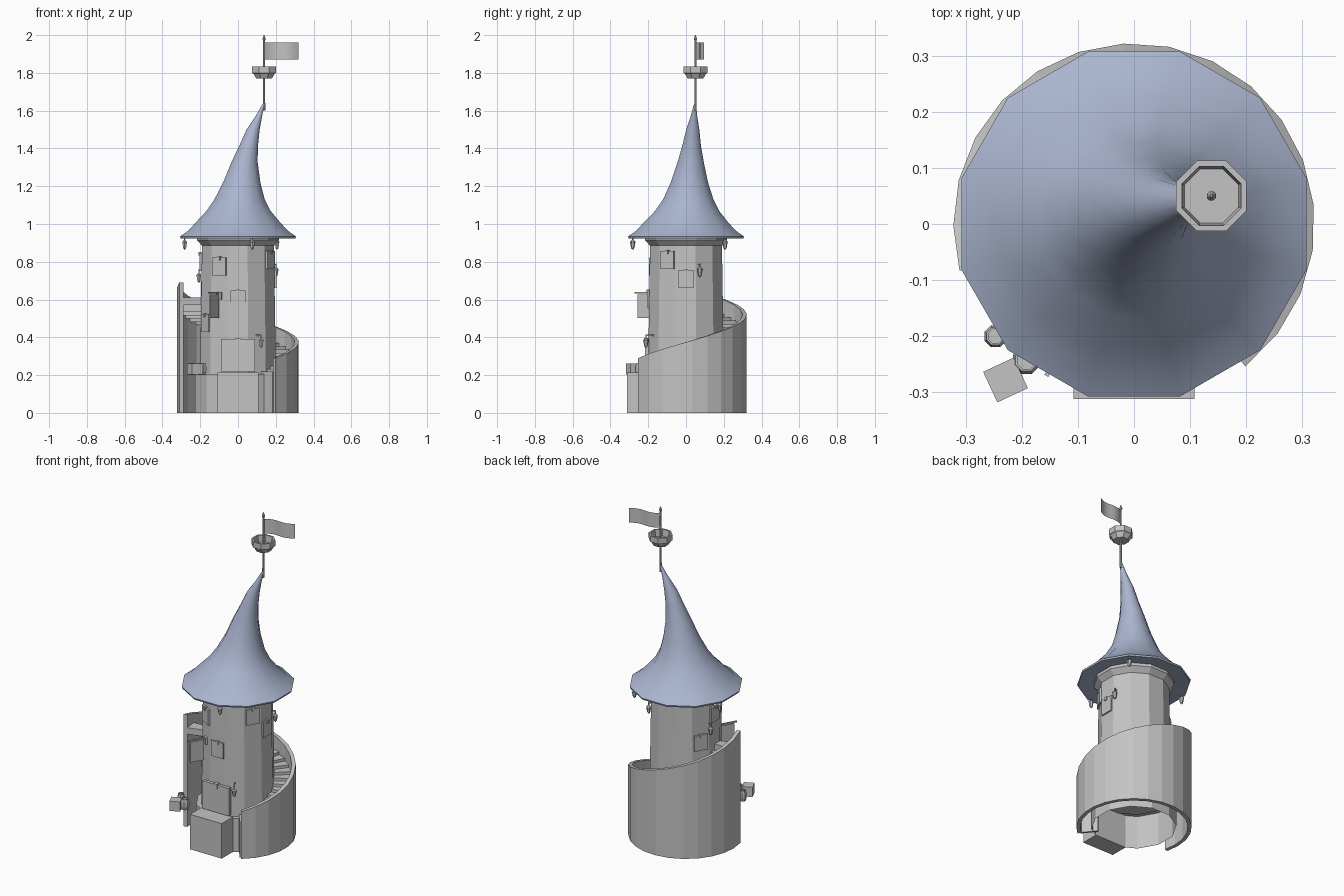
import bpy, bmesh, math
from math import sin, cos, radians, pi
from mathutils import Matrix, Vector

cube = bpy.data.objects.get("Cube")
if cube:
    bpy.data.objects.remove(cube, do_unlink=True)


def material(name, rgb):
    m = bpy.data.materials.new(name)
    m.use_nodes = True
    m.diffuse_color = (*rgb, 1)
    m.node_tree.nodes["Principled BSDF"].inputs["Base Color"].default_value = (*rgb, 1)
    return m


STONE = material("stone grey", (0.55, 0.55, 0.55))
SLATE = material("slate blue", (0.40, 0.46, 0.62))


def finish(bm, name, mat=STONE, smooth=None):
    bmesh.ops.recalc_face_normals(bm, faces=bm.faces)
    mesh = bpy.data.meshes.new(name)
    bm.to_mesh(mesh)
    bm.free()
    mesh.materials.append(mat)
    ob = bpy.data.objects.new(name, mesh)
    bpy.context.collection.objects.link(ob)
    if smooth:
        bpy.ops.object.select_all(action='DESELECT')
        bpy.context.view_layer.objects.active = ob
        ob.select_set(True)
        bpy.ops.object.shade_smooth_by_angle(angle=radians(smooth))
    return ob


def rings(bm, profile, n, at=(0, 0, 0), cap_low=True, cap_top=True):
    """Stack of n-sided rings (radius, z, centre x, centre y), flat side to the front."""
    loops = []
    for r, z, *c in profile:
        cx, cy = c or (0, 0)
        loops.append([bm.verts.new((at[0] + cx + r * cos(2 * pi * (i + .5) / n),
                                    at[1] + cy + r * sin(2 * pi * (i + .5) / n),
                                    at[2] + z)) for i in range(n)])
    for a, b in zip(loops, loops[1:]):
        for i in range(n):
            j = (i + 1) % n
            bm.faces.new((a[i], a[j], b[j], b[i]))
    if cap_low:
        bm.faces.new(loops[0])
    if cap_top:
        bm.faces.new(loops[-1])


def turned(name, profile, n, at=(0, 0, 0), mat=STONE, smooth=None, low=True, top=True):
    bm = bmesh.new()
    rings(bm, profile, n, at, low, top)
    return finish(bm, name, mat, smooth)


def box(bm, size, centre, angle=0.0, radius=0.0):
    """Box in a local frame whose x axis points outward at the given angle."""
    m = (Matrix.Rotation(radians(angle), 4, 'Z')
         @ Matrix.Translation(Vector(centre) + Vector((radius, 0, 0)))
         @ Matrix.Diagonal((*size, 1)))
    bmesh.ops.create_cube(bm, size=1, matrix=m)


def arc_solid(bm, a0, a1, r0, r1, low, top, count):
    """Curved wall between two angles; low and top give heights by angle."""
    prev = None
    for i in range(count + 1):
        a = a0 + (a1 - a0) * i / count
        c, s = cos(radians(a)), sin(radians(a))
        cur = [bm.verts.new((r * c, r * s, z)) for r, z in
               ((r0, low(a)), (r1, low(a)), (r1, top(a)), (r0, top(a)))]
        if prev:
            for k in range(4):
                j = (k + 1) % 4
                bm.faces.new((prev[k], prev[j], cur[j], cur[k]))
        else:
            bm.faces.new(cur)
        prev = cur
    bm.faces.new(prev)


# Tower body: base drum, shaft and flared collar under the roof
turned("base_drum", [(.237, 0), (.237, .205), (.2, .205)], 12, low=False)
turned("tower_shaft", [(.208, .2), (.205, .4), (.197, .89)], 12)
turned("roof_collar", [(.197, .885), (.225, .915), (.225, .935)], 12)

# Leaning curved roof with a thin brim
turned("roof", [(.225, .932), (.315, .924), (.318, .934), (.272, .965), (.23, 1.01),
                (.175, 1.07, .003, .006), (.138, 1.13, .008, .012),
                (.102, 1.22, .02, .018), (.071, 1.33, .035, .025),
                (.05, 1.42, .058, .03), (.036, 1.5, .08, .036),
                (.018, 1.57, .11, .042), (.006, 1.635, .136, .048)],
       12, mat=SLATE, smooth=40, low=False)

# Mast, finial and lookout basket
MAST = (.138, .05, 0)
turned("mast", [(.007, 1.6), (.005, 1.97)], 8, MAST)
turned("finial", [(.003, 1.965), (.009, 1.98), (.002, 2.0)], 8, MAST)
turned("lookout_basket", [(.045, 1.77), (.06, 1.795), (.068, 1.8), (.068, 1.835),
                          (.057, 1.835), (.052, 1.795)], 8, MAST)

# Waving flag
bm = bmesh.new()
prev = None
for i in range(9):
    t = i / 8
    x, y = .138 + .182 * t, .052 + .043 * t + .01 * sin(2 * pi * t)
    cur = [bm.verts.new((x, y, z)) for z in (1.87, 1.96)]
    if prev:
        bm.faces.new((prev[0], cur[0], cur[1], prev[1]))
    prev = cur
finish(bm, "flag", smooth=40)

# Rising outer wall around the staircase
START, END = -52, 195


def wall_top(a):
    return .29 + (a - START) * .4 / (END - START)


bm = bmesh.new()
arc_solid(bm, START, END, .3, .322, lambda a: 0, wall_top, 17)
finish(bm, "stair_wall")

# Stair treads and upper landing
bm = bmesh.new()
STEPS = 22
width = (180 - START) / STEPS
for i in range(STEPS):
    a = START + i * width
    z = wall_top(a) - .075
    arc_solid(bm, a, a + width, .185, .302, lambda _: z - .04, lambda _: z, 1)
arc_solid(bm, 180, END, .185, .302, lambda _: .57, lambda _: .61, 1)
finish(bm, "stairs")
bm = bmesh.new()
box(bm, (.1, .012, .22), (0, 0, .11), START, .255)
finish(bm, "stair_end_panel")

# Front porch block and door
bm = bmesh.new()
box(bm, (.11, .215, .215), (0, 0, .1075), -90, .257)
finish(bm, "porch_block")
bm = bmesh.new()
box(bm, (.02, .18, .17), (0, 0, .305), -90, .207)
box(bm, (.03, .025, .03), (0, 0, .382), -90, .207)
finish(bm, "door")

# Shuttered windows
for angle, z in ((-90, .6), (-120, .775), (-30, .81), (0, .71),
                 (180, .80), (150, .65), (-150, .475)):
    bm = bmesh.new()
    box(bm, (.016, .082, .095), (0, 0, z), angle, .195)
    box(bm, (.024, .018, .02), (0, 0, z + .042), angle, .197)
    finish(bm, "window")


# Lanterns under the eaves and on the walls
def lantern(angle, r, z, arm=0.0):
    p = (r * cos(radians(angle)), r * sin(radians(angle)), z)
    bm = bmesh.new()
    rings(bm, [(.003, -.03), (.009, -.022), (.014, .008), (.016, .01), (.003, .022),
               (.003, .04)], 6, p)
    if arm:
        box(bm, (arm, .006, .006), (0, 0, z + .036), angle, r - arm / 2)
    finish(bm, "lantern")


for angle in (-75, 45, 165):
    lantern(angle, .292, .895)
lantern(-60, .245, .375, .055)
lantern(20, .215, .75, .03)
lantern(165, .215, .72, .03)

# Hanging sign on its bracket
bm = bmesh.new()
box(bm, (.085, .008, .125), (0, 0, .565), -120, .253)
box(bm, (.125, .008, .008), (0, 0, .635), -120, .25)
box(bm, (.012, .03, .04), (0, 0, .62), -120, .2)
finish(bm, "hanging_sign")

# Barrels and crate beside the porch
for x, y, r in ((-.247, -.2, .021), (-.192, -.243, .026)):
    turned("barrel", [(r * .8, 0), (r, .02), (r, .045), (r * .8, .065), (r * .65, .065),
                      (r * .65, .058)], 8, (x, y, .2))
bm = bmesh.new()
m = Matrix.Translation((-.229, -.278, .232)) @ Matrix.Rotation(radians(25), 4, 'Z')
bmesh.ops.create_cube(bm, size=.06, matrix=m)
finish(bm, "crate")
